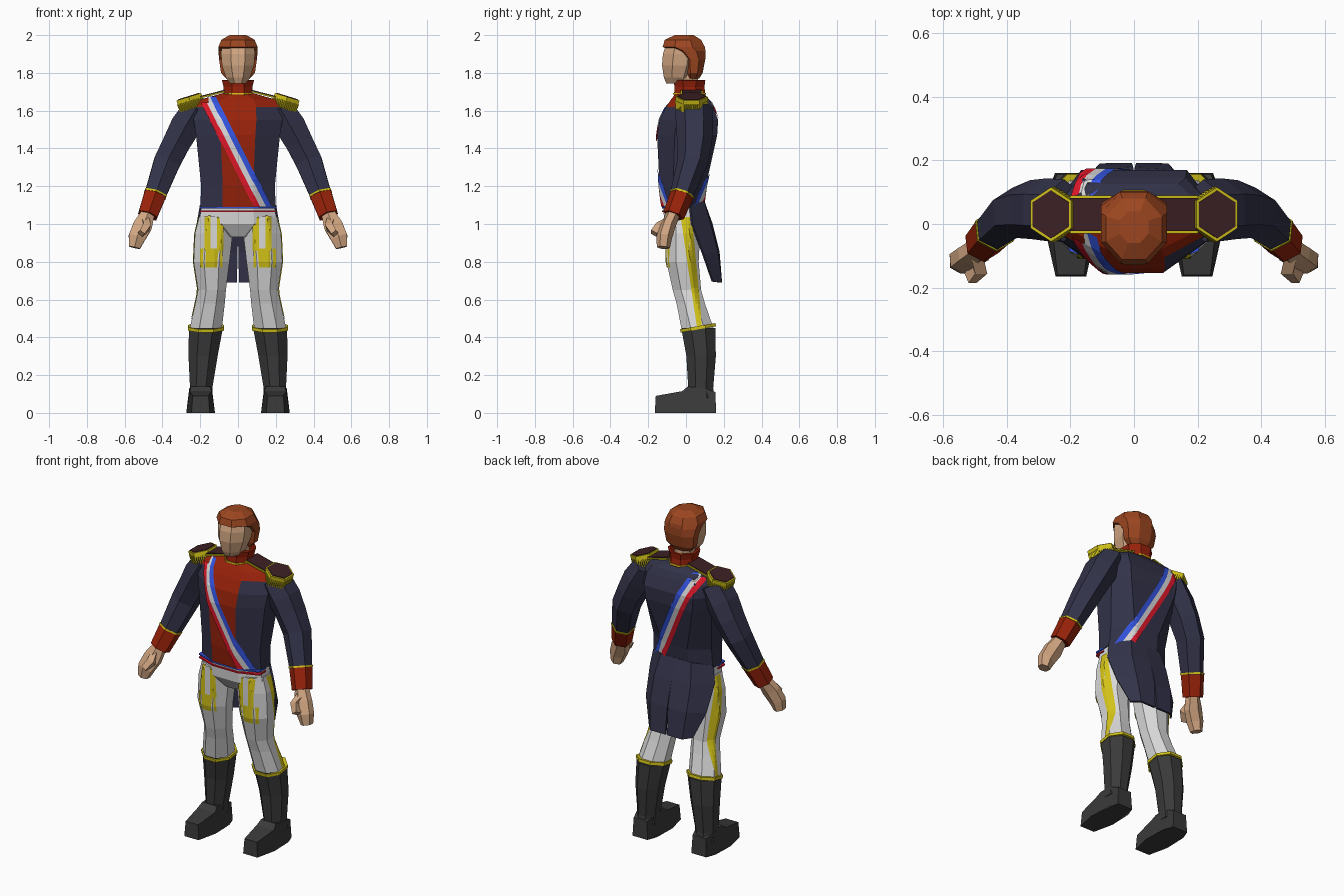
import bpy, bmesh
from math import pi, cos, sin
from mathutils import Vector, Matrix
from mathutils.bvhtree import BVHTree

if "Cube" in bpy.data.objects:
    bpy.data.objects.remove(bpy.data.objects["Cube"])


def material(name, code):
    rgb = [int(code[i:i + 2], 16) / 255 for i in (0, 2, 4)]
    col = [c / 12.92 if c < 0.04 else ((c + 0.055) / 1.055) ** 2.4 for c in rgb] + [1]
    m = bpy.data.materials.new(name)
    m.use_nodes = True
    m.diffuse_color = col
    m.node_tree.nodes["Principled BSDF"].inputs["Base Color"].default_value = col
    return m


navy = material("navy cloth", "33334A")
red = material("dark red cloth", "98220A")
hair_brown = material("auburn hair", "9C4620")
skin = material("skin", "D0A581")
white = material("white cloth", "D8D8D8")
gold = material("gold braid", "D2C218")
black = material("black leather", "3A3A3A")
maroon = material("maroon cloth", "3C2024")
blue = material("sash blue", "3454E0")
scarlet = material("sash red", "E0182A")


def build(name, verts, faces, mat, mirror=False, thick=0):
    me = bpy.data.meshes.new(name)
    me.from_pydata([tuple(v) for v in verts], [], faces)
    bm = bmesh.new()
    bm.from_mesh(me)
    bmesh.ops.recalc_face_normals(bm, faces=bm.faces)
    bm.to_mesh(me)
    bm.free()
    me.materials.append(mat)
    ob = bpy.data.objects.new(name, me)
    bpy.context.collection.objects.link(ob)
    if thick:
        s = ob.modifiers.new("Thickness", "SOLIDIFY")
        s.thickness, s.offset = thick, 0
    if mirror:
        ob.modifiers.new("Mirror", "MIRROR")
    return ob


def loft(name, rings, mat, n=8, follow=False, cap=True, **kw):
    """Skin over rings (x, y, z, rx, ry), level or square to their path."""
    verts, k = [], 1 / cos(pi / n)
    pts = [Vector(r[:3]) for r in rings]
    for i, r in enumerate(rings):
        u, v = Vector((1, 0, 0)), Vector((0, 1, 0))
        if follow:
            t = (pts[min(i + 1, len(pts) - 1)] - pts[max(i - 1, 0)]).normalized()
            u = t.cross(v).normalized()
            v = t.cross(u)
        for j in range(n):
            a = 2 * pi * (j + 0.5) / n
            verts.append(pts[i] + u * (cos(a) * r[3] * k) + v * (sin(a) * r[4] * k))
    faces = [(i * n + j, i * n + (j + 1) % n, (i + 1) * n + (j + 1) % n, (i + 1) * n + j)
             for i in range(len(rings) - 1) for j in range(n)]
    if cap:
        faces += [tuple(range(n)), tuple(range(len(verts) - n, len(verts)))]
    return build(name, verts, faces, mat, **kw)


def body(name, bands, mat, **kw):
    """Centred loft from bands (z, half width, front y, back y)."""
    return loft(name, [(0, (f + b) / 2, z, w, (b - f) / 2) for z, w, f, b in bands], mat, **kw)


def sheet(name, rows, mat, **kw):
    c = len(rows[0])
    faces = [(i * c + j, i * c + j + 1, (i + 1) * c + j + 1, (i + 1) * c + j)
             for i in range(len(rows) - 1) for j in range(c - 1)]
    return build(name, [p for r in rows for p in r], faces, mat, **kw)


def decal(name, target, axis, start, end, mat, lift=0.006, **kw):
    """Strip between two (side, z, half width) ends, projected on the target."""
    me = target.data
    tree = BVHTree.FromPolygons([v.co for v in me.vertices], [p.vertices[:] for p in me.polygons])
    axis, rows = Vector(axis), []
    for i in range(21):
        mid, z, half = Vector(start).lerp(Vector(end), i / 20)
        row = []
        for j in range(4):
            s = mid + half * (j / 1.5 - 1)
            p = Vector((s, 0, z)) if axis.y else Vector((0, s, z))
            hit = tree.ray_cast(p - axis, axis)
            if hit[0] is None:
                hit = tree.find_nearest(p - axis * 0.1)
            row.append(hit[0] + hit[1] * lift)
        rows.append(row)
    return sheet(name, rows, mat, **kw)


# Coat body: broad square back, red front panel
torso = body("coat_body", [(1.085, .2, -.125, .09), (1.2, .195, -.14, .105), (1.47, .222, -.153, .165),
                           (1.55, .235, -.14, .17), (1.62, .23, -.105, .145), (1.658, .2, -.08, .125),
                           (1.69, .09, -.055, .095)], navy)
for v in torso.data.vertices:
    if v.co.y > .12 and v.co.z > 1.3:
        v.co.x *= 1.7
torso.data.materials.append(red)
for f in torso.data.polygons:
    if f.normal.y < -.3 and (abs(f.center.x) < .03 or f.center.z > 1.63):
        f.material_index = 1

# Coat tails
sheet("coat_tail", [[(0, .092, 1.12), (.1, .092, 1.12), (.198, .02, 1.1)],
                    [(0, .135, 1), (.12, .125, 1), (.215, .03, 1)],
                    [(.002, .172, .85), (.12, .165, .85), (.2, .09, .84)],
                    [(.006, .185, .69), (.105, .185, .69), (.145, .14, .695)]],
      navy, mirror=True, thick=.012)

# Three-colour sash, front and back
for side, axis in (("front", (0, 1, 0)), ("back", (0, -1, 0))):
    for k, m in enumerate((scarlet, white, blue)):
        dx = (k - 1) * .031
        decal(side + "_sash_" + m.name.split()[-1], torso, axis,
              (-.162 + dx, 1.67, .0155), (.13 + dx, 1.092, .0155), m)

# Waistband lines, hips and legs
body("hips", [(1.09, .195, -.12, .08), (1, .207, -.115, .08), (.93, .07, -.07, .06)], white)
for nm, z, m in (("waist_line_red", 1.064, scarlet), ("waist_line_blue", 1.083, blue)):
    body(nm, [(z, .204, -.128, .02), (z + .008, .204, -.128, .02)], m)
leg = loft("trouser_leg", [(.115, -.015, 1.04, .09, .09), (.128, -.015, .95, .1, .09),
                           (.14, -.018, .8, .095, .085), (.138, .005, .65, .074, .075),
                           (.148, .025, .58, .078, .075), (.17, .06, .45, .085, .085)],
           white, mirror=True)
decal("side_stripe", leg, (-1, 0, 0), (0, 1.035, .028), (.07, .46, .013), gold, lift=.004, mirror=True)
for nm, x, top, low, w in (("outer", .16, 1.05, .86, .015), ("inner", .096, 1.05, .86, .015),
                           ("lower", .142, .87, .77, .056)):
    decal(nm + "_thigh_braid", leg, (0, 1, 0), (x, top, w), (x, low, w), gold, lift=.005, mirror=True)

# Boots
loft("boot_shaft", [(.17, .065, .45, .09, .09), (.185, .08, .3, .077, .078),
                    (.195, .078, .13, .059, .066), (.198, .08, .08, .064, .073)], black, mirror=True)
loft("boot_trim", [(.17, .065, .442, .095, .095), (.17, .062, .459, .095, .095)], gold,
     follow=True, mirror=True)
side = [(-.165, 0, .048), (-.04, 0, .076), (.1, 0, .072), (.16, 0, .05), (.155, .11, .045), (.1, .13, .06),
        (.01, .14, .05), (-.02, .115, .058), (-.16, .09, .042)]
n = len(side)
build("boot_foot", [(.198 + s * w, y, z) for s in (-1, 1) for y, z, w in side],
      [tuple(range(n)), tuple(range(n, 2 * n))] +
      [(i, (i + 1) % n, n + (i + 1) % n, n + i) for i in range(n)], black, mirror=True)

# Sleeves, cuffs and hands
loft("sleeve", [(.22, .042, 1.615, .068, .085), (.277, .045, 1.52, .08, .085), (.325, .045, 1.43, .073, .08),
                (.375, .035, 1.33, .07, .07), (.44, -.025, 1.15, .056, .053)],
     navy, n=6, follow=True, mirror=True)
loft("cuff", [(.439, -.022, 1.155, .058, .055), (.478, -.065, 1.045, .051, .05)],
     red, n=6, follow=True, mirror=True)
loft("cuff_trim", [(.436, -.02, 1.163, .06, .058), (.439, -.023, 1.154, .06, .058)],
     gold, n=6, follow=True, mirror=True)
loft("hand", [(.475, -.065, 1.06, .034, .032), (.505, -.095, .99, .05, .034),
              (.535, -.115, .93, .045, .036), (.548, -.12, .875, .03, .03)],
     skin, n=6, follow=True, mirror=True)
loft("thumb", [(.49, -.09, 1.02, .02, .022), (.485, -.14, .985, .02, .024), (.513, -.17, .95, .016, .018)],
     skin, n=4, follow=True, mirror=True)

# Epaulettes: tilted hexagon boards with a hanging fringe
tilt = Matrix.Translation((.257, .03, 1.662)) @ Matrix.Rotation(.3, 4, "Y")
for nm, z0, z1, s, m in (("epaulette_rim", -.015, .012, 1, gold), ("epaulette_top", .008, .016, .88, maroon)):
    ob = loft(nm, [(0, 0, z, .068 * s, .074 * s) for z in (z0, z1)], m, n=6, mirror=True)
    ob.data.transform(tilt)
fringe = build("epaulette_fringe", [], [], gold, mirror=True)
bm = bmesh.new()
corner = [Vector((cos(a) * .075, sin(a) * .081, -.032)) for a in (pi / 6 + pi / 3 * i for i in range(6))]
for i in range(6):
    for k in range(7):
        p = corner[i].lerp(corner[(i + 1) % 6], k / 7)
        bmesh.ops.create_cone(bm, cap_ends=True, segments=4, radius1=.004, radius2=.007,
                              depth=.045, matrix=tilt @ Matrix.Translation(p))
bm.to_mesh(fringe.data)
bm.free()

# Shoulder straps, tucked under the epaulette rims
for nm, y0, y1, up, m in (("strap_edge", -.03, .09, 0, gold), ("strap", -.022, .082, .005, maroon)):
    sheet(nm, [[(x, y, z + up) for y in (y0, y1)] for x, z in ((.07, 1.702), (.12, 1.689), (.2, 1.669))],
          m, mirror=True, thick=.008)

# Collar and neck
body("neck", [(1.67, .055, -.035, .07), (1.81, .055, -.045, .06)], skin)
body("collar", [(1.68, .07, -.058, .098), (1.725, .07, -.055, .092), (1.762, .08, -.06, .097)],
     red, cap=False, thick=.012)
body("collar_trim", [(1.686, .079, -.066, .104), (1.694, .078, -.065, .103)], gold, cap=False, thick=.006)

# Head and hair
body("head", [(1.745, .042, -.105, .01), (1.775, .064, -.117, .03), (1.84, .085, -.127, .06),
              (1.9, .09, -.122, .07), (1.95, .086, -.105, .06)], skin)
body("hair", [(1.77, .062, .005, .07), (1.8, .09, -.004, .088), (1.87, .1, -.012, .102),
              (1.915, .104, -.06, .103), (1.937, .104, -.124, .1), (1.975, .088, -.112, .08),
              (2, .045, -.06, .04)], hair_brown)
